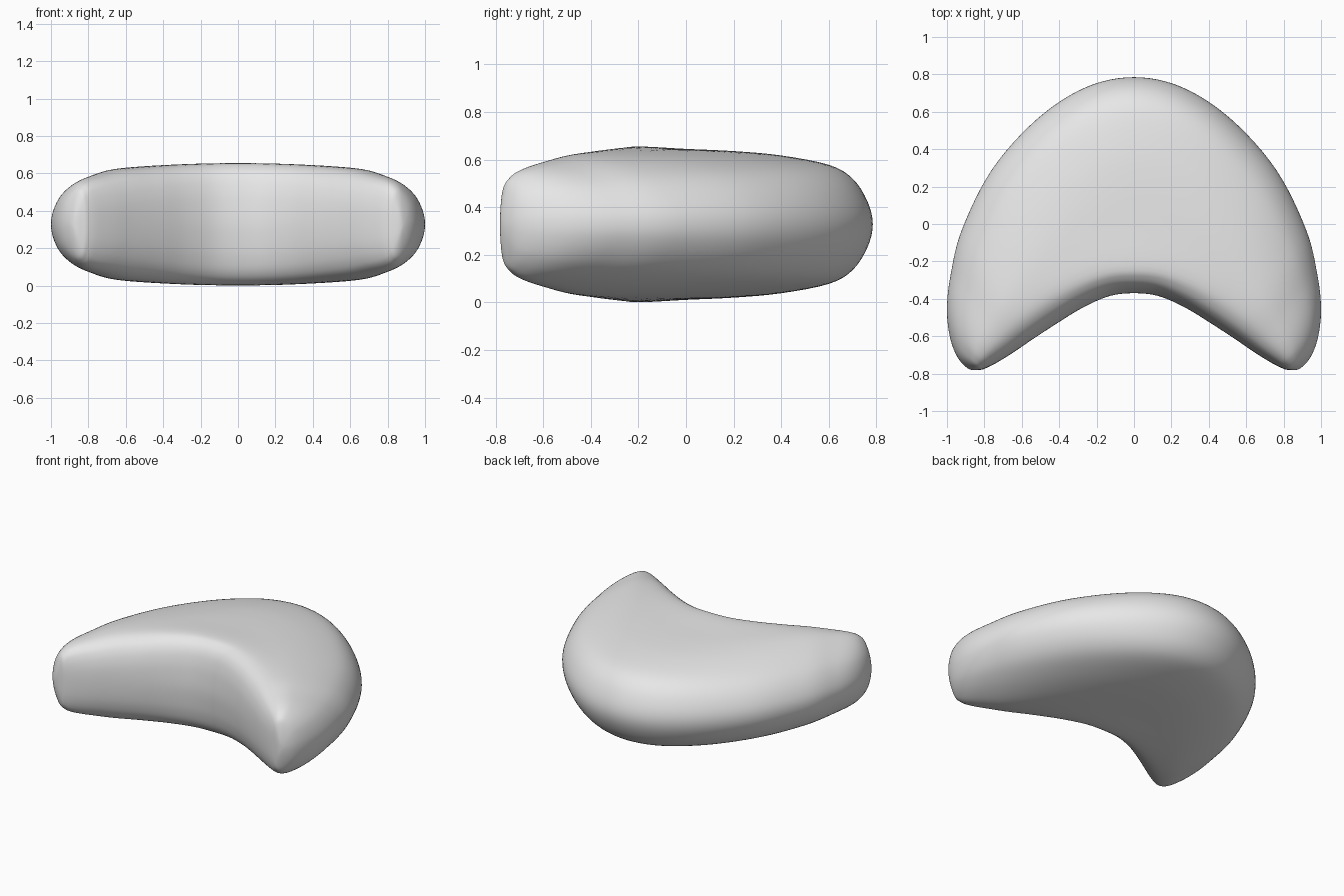
import bpy
import bmesh
from mathutils import Vector

cube = bpy.data.objects.get("Cube")
if cube:
    bpy.data.objects.remove(cube, do_unlink=True)

MID_Z = 0.328

# Chords from centre to tip: front x, y, back x, y, half height
CHORDS = [
    (0, -.37, 0, .785, .327),
    (.13, -.385, .26, .73, .326),
    (.27, -.445, .52, .56, .322),
    (.41, -.53, .76, .29, .312),
    (.54, -.615, .92, -.03, .295),
    (.65, -.69, .98, -.27, .266),
    (.74, -.745, 1, -.45, .238),
    (.79, -.77, .985, -.6, .205),
    (.825, -.78, .945, -.71, .15),
    (.885, -.774, .885, -.774, 0),
]
# Section profiles: position along the chord, share of the half height
BODY = [(0, 0), (.005, .3), (.015, .55), (.035, .78), (.07, .93), (.13, 1),
        (.32, .97), (.5, .94), (.667, .885), (.84, .765), (.926, .59),
        (.98, .3), (1, 0)]
HORN = [(0, 0), (.005, .28), (.02, .5), (.05, .7), (.1, .86), (.19, .97),
        (.32, 1), (.46, .95), (.64, .82), (.8, .64), (.91, .43),
        (.98, .2), (1, 0)]


def spline(points, steps):
    """Smooth curve through points; the first and last only guide the ends."""
    out = []
    for i in range(1, len(points) - 2):
        a, b, c, d = (Vector(p) for p in points[i - 1:i + 3])
        for k in range(steps):
            t = k / steps
            out.append(b + (c - a) * (t / 2)
                       + (a * 2 - b * 5 + c * 4 - d) * (t * t / 2)
                       + (b * 3 - a - c * 3 + d) * (t ** 3 / 2))
    out.append(Vector(points[-2]))
    return out


def section(points):
    """Closed upper and lower outline of one profile."""
    mirror = [(s, -h) for s, h in points]
    upper = spline([mirror[1]] + points + [mirror[-2]], 4)
    return upper + [Vector((p.x, -p.y)) for p in upper[-2:0:-1]]


def flip(c):
    return (-c[0], c[1], -c[2], c[3], c[4])


# Mirror the chords, and turn them over beyond each tip for a round cap
row = [flip(c) for c in CHORDS[:0:-1]] + CHORDS
p = CHORDS[-2]
cap = (p[2], 2 * CHORDS[-1][1] - p[1], p[0], 2 * CHORDS[-1][1] - p[3], -p[4])
cap = (p[2], p[3], p[0], p[1], -p[4])
STEPS = 6
stations = spline([flip(cap)] + row + [cap], STEPS)
body, horn = section(BODY), section(HORN)

# Crescent cushion: skin the sections from tip to tip
bm = bmesh.new()
rings = []
for i, (fx, fy, bx, by, high) in enumerate(stations):
    w = min(1, abs(i / STEPS - len(CHORDS) + 1) / 5)
    w = w * w * (3 - 2 * w)
    ring = []
    for a, b in zip(body, horn):
        s, h = a.lerp(b, w)
        ring.append(bm.verts.new((fx + (bx - fx) * s, fy + (by - fy) * s,
                                  MID_Z + high * h)))
    rings.append(ring)
for r0, r1 in zip(rings, rings[1:]):
    n = len(r0)
    for k in range(n):
        bm.faces.new((r0[k], r0[(k + 1) % n], r1[(k + 1) % n], r1[k]))
bmesh.ops.remove_doubles(bm, verts=bm.verts[:], dist=0.0003)
bmesh.ops.recalc_face_normals(bm, faces=bm.faces[:])
for f in bm.faces:
    f.smooth = True
mesh = bpy.data.meshes.new("crescent_cushion")
bm.to_mesh(mesh)
bm.free()

# Plain grey material
grey = bpy.data.materials.new("light_grey")
grey.use_nodes = True
color = (.8, .8, .8, 1)
grey.diffuse_color = color
grey.node_tree.nodes["Principled BSDF"].inputs["Base Color"].default_value = color
mesh.materials.append(grey)
cushion = bpy.data.objects.new("crescent_cushion", mesh)
bpy.context.collection.objects.link(cushion)
